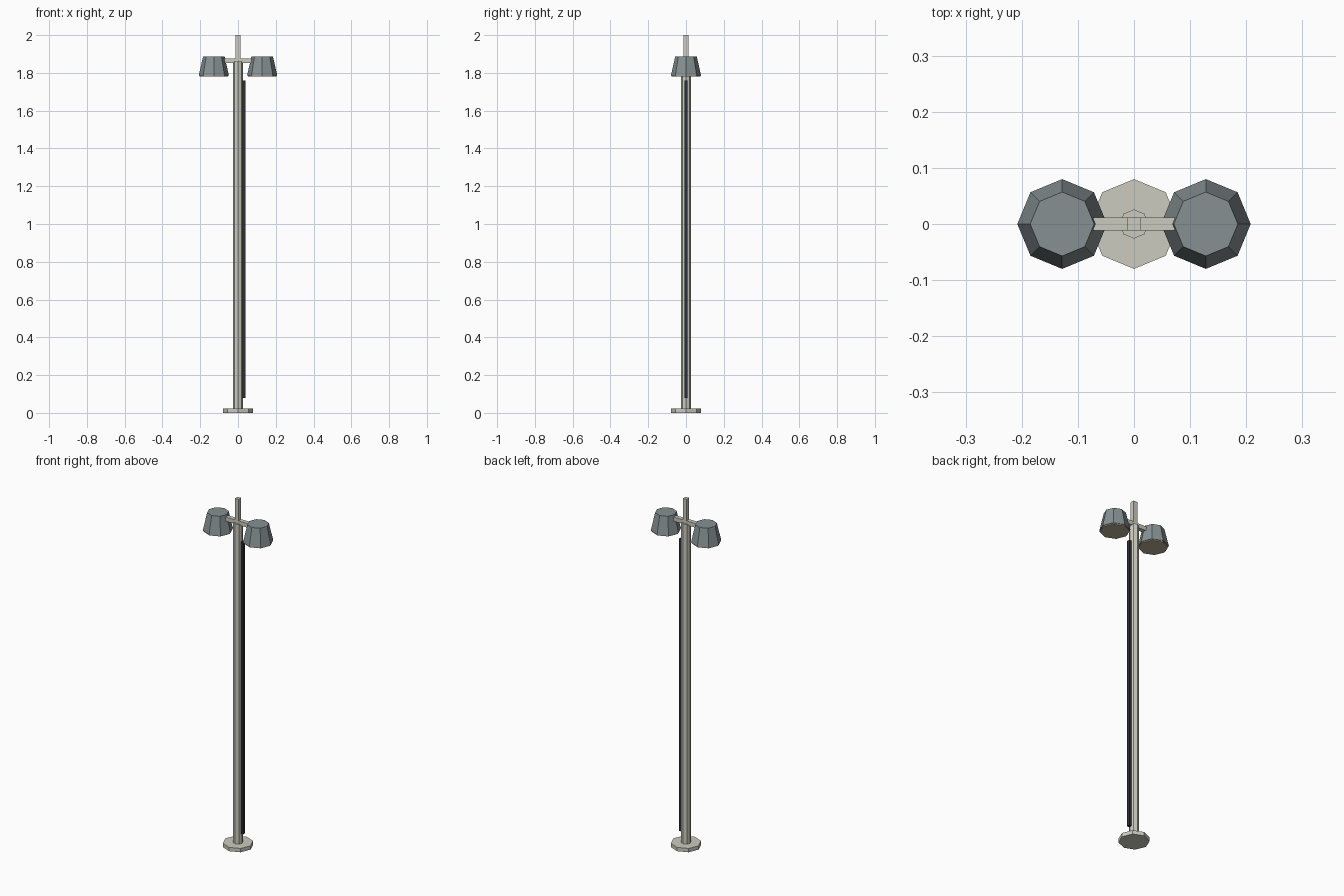
import bpy
from math import pi

if "Cube" in bpy.data.objects:
    bpy.data.objects.remove(bpy.data.objects["Cube"])


def material(name, rgb):
    m = bpy.data.materials.new(name)
    m.diffuse_color = (*rgb, 1)
    m.use_nodes = True
    m.node_tree.nodes["Principled BSDF"].inputs["Base Color"].default_value = m.diffuse_color
    return m


STEEL = material("pale_steel", (0.60, 0.60, 0.53))
SHADE = material("shade_grey", (0.24, 0.28, 0.29))
LENS = material("lens_tan", (0.50, 0.42, 0.30))
DARK = material("dark_cable", (0.03, 0.03, 0.035))


def prism(name, x, z0, z1, r0, r1, mat, sides=8):
    bpy.ops.mesh.primitive_cone_add(vertices=sides, radius1=r0, radius2=r1,
                                    depth=z1 - z0, location=(x, 0, (z0 + z1) / 2))
    o = bpy.context.object
    o.name = name
    o.data.materials.append(mat)
    return o


def box(name, center, size, mat):
    bpy.ops.mesh.primitive_cube_add(size=1, location=center)
    o = bpy.context.object
    o.name = name
    o.scale = size
    o.data.materials.append(mat)
    return o


# Base plate and octagonal pole
prism("base_plate", 0, 0, 0.022, 0.08, 0.08, STEEL)
prism("pole", 0, 0.02, 1.86, 0.026, 0.026, STEEL)

# Square mast tip and crossarm
box("mast_tip", (0, 0, 1.925), (0.024, 0.024, 0.15), STEEL)
box("crossarm", (0, 0, 1.865), (0.20, 0.024, 0.024), STEEL)

# Cable running up the side of the pole
box("side_cable", (0.032, 0, 0.92), (0.014, 0.018, 1.68), DARK)

# Pair of tapered lamp shades with lenses underneath
for side, x in (("left", -0.128), ("right", 0.128)):
    prism(side + "_lamp_shade", x, 1.786, 1.887, 0.08, 0.057, SHADE)
    prism(side + "_lamp_lens", x, 1.78, 1.79, 0.076, 0.076, LENS)
